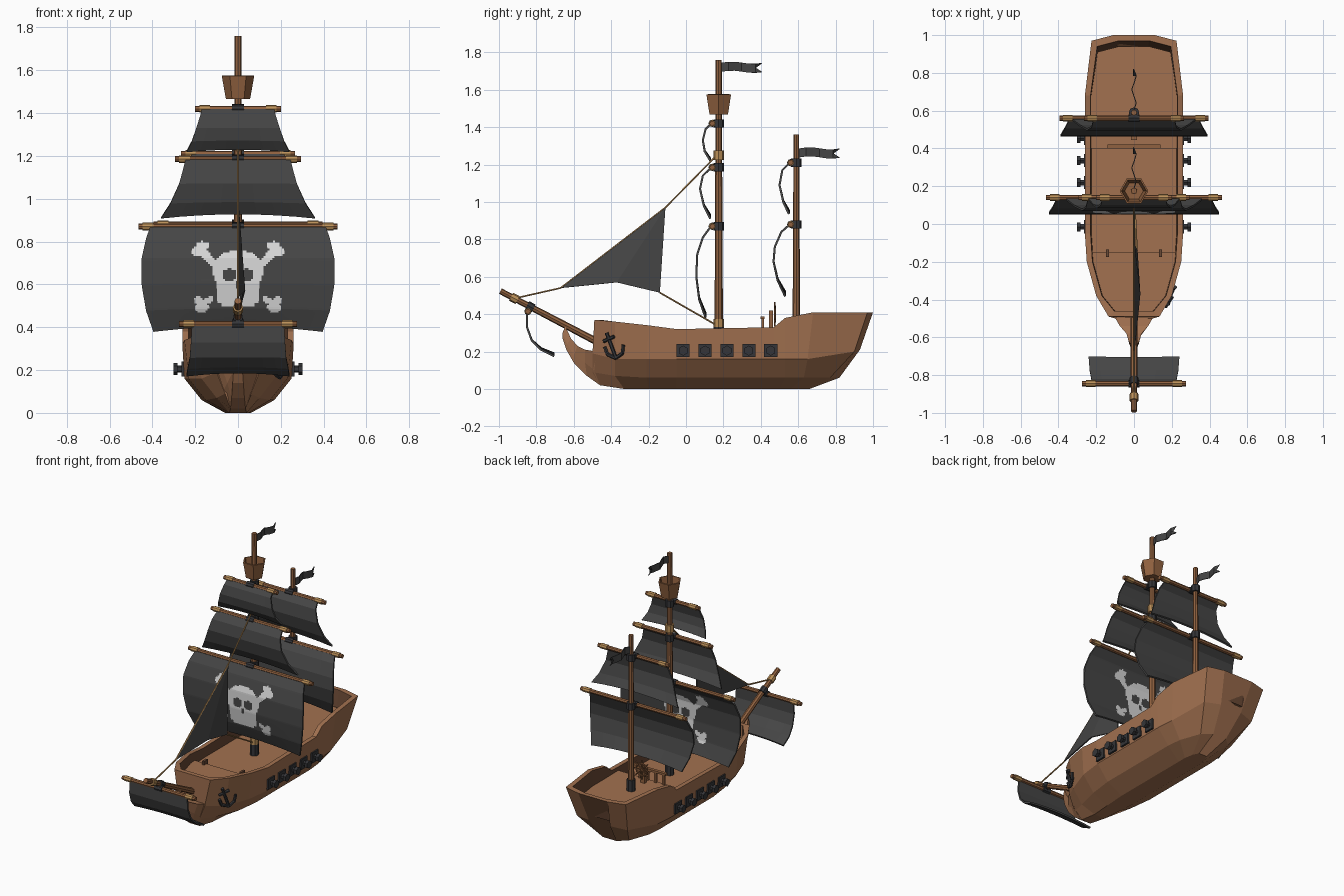
import bpy, bmesh
from math import sin, cos, pi, hypot
from mathutils import Vector

if "Cube" in bpy.data.objects:
    bpy.data.objects.remove(bpy.data.objects["Cube"])


def material(name, r, g, b):
    m = bpy.data.materials.new(name)
    m.use_nodes = True
    m.diffuse_color = (r, g, b, 1)
    m.node_tree.nodes["Principled BSDF"].inputs["Base Color"].default_value = (r, g, b, 1)
    return m


HULL = material("hull wood", .36, .165, .08)
DARK = material("dark wood", .14, .065, .035)
MAST = material("mast wood", .28, .12, .05)
GOLD = material("pale rope and bands", .5, .28, .1)
SAIL = material("black canvas", .06, .06, .06)
BONE = material("bone white", .68, .68, .68)
IRON = material("iron", .035, .036, .04)


def build(name, verts, faces, mats, rule=None, thick=0):
    """Mesh object; rule(face) picks the material slot, thick adds a shell."""
    bm = bmesh.new()
    vs = [bm.verts.new(v) for v in verts]
    for f in faces:
        bm.faces.new([vs[i] for i in f])
    bmesh.ops.recalc_face_normals(bm, faces=bm.faces)
    if rule:
        for f in bm.faces:
            f.material_index = rule(f)
    me = bpy.data.meshes.new(name)
    bm.to_mesh(me)
    bm.free()
    ob = bpy.data.objects.new(name, me)
    bpy.context.collection.objects.link(ob)
    for m in mats:
        me.materials.append(m)
    if thick:
        mod = ob.modifiers.new("thickness", "SOLIDIFY")
        mod.thickness, mod.offset = thick, 0
    return ob


def rod(name, p, q, r, mat, r2=None, sides=8, thick=0):
    """Prism from p to q; with thick it is an open-topped bucket."""
    p, q = Vector(p), Vector(q)
    rot = Vector((0, 0, 1)).rotation_difference(q - p)
    verts = []
    for c, rad in ((p, r), (q, r if r2 is None else r2)):
        for i in range(sides):
            a = 2 * pi * i / sides
            verts.append(c + rot @ Vector((rad * cos(a), rad * sin(a), 0)))
    faces = [(i, (i + 1) % sides, sides + (i + 1) % sides, sides + i) for i in range(sides)]
    faces.append(range(sides))
    if not thick:
        faces.append(range(sides, 2 * sides))
    return build(name, verts, faces, [mat], thick=thick)


def box(name, centre, size, mat):
    bpy.ops.mesh.primitive_cube_add(size=1, location=centre)
    ob = bpy.context.object
    ob.name, ob.scale = name, size
    ob.data.materials.append(mat)


def grid_faces(rows, cols):
    return [(r * cols + c, r * cols + c + 1, (r + 1) * cols + c + 1, (r + 1) * cols + c)
            for r in range(rows - 1) for c in range(cols - 1)]


def lerp(table, t):
    """Interpolate rows of a table keyed by its first column, ascending."""
    for a, b in zip(table, table[1:]):
        if t <= b[0]:
            k = (t - a[0]) / (b[0] - a[0])
            return [u + (v - u) * k for u, v in zip(a[1:], b[1:])]
    return list(table[-1][1:])


def mirror(half):
    return half[::-1] + [(-x, y, z) for x, y, z in half]


# Hull ribs, bow to stern: keel, bilge, chine, rim
ribs = [
    [(.035, -.46, .02), (.06, -.5, .09), (.1, -.5, .19), (.135, -.49, .37)],
    [(.04, -.33, 0), (.1, -.38, .07), (.17, -.38, .16), (.2, -.38, .36)],
    [(.05, -.2, 0), (.15, -.21, .06), (.23, -.21, .16), (.25, -.2, .34)],
    [(.06, -.05, 0), (.17, -.05, .06), (.25, -.05, .16), (.26, -.05, .32)],
    [(.06, .45, 0), (.17, .47, .06), (.25, .47, .16), (.26, .47, .33)],
    [(.06, .5, 0), (.17, .53, .06), (.25, .53, .16), (.26, .53, .38)],
    [(.06, .56, 0), (.16, .63, .06), (.24, .65, .16), (.26, .68, .41)],
    [(.05, .62, 0), (.11, .77, .06), (.19, .9, .2), (.225, .97, .41)],
    [(.03, .66, 0), (.05, .82, .06), (.08, .93, .21), (.11, 1, .41)]]
verts, inner = [], []
for rib in ribs:
    x, y, z = rib[-1]
    iy = y - .06 if y > .9 else y + .03 if y < -.45 else y
    inner.append((iy, x - .03))
    verts += mirror(rib + [(x - .03, iy if y < .9 else y - .03, z), (x - .035, iy, .25)])
n, last = 12, 12 * (len(ribs) - 1)
faces = grid_faces(len(ribs), n)
for o in (0, last):
    faces += [[o + i for i in range(2, 10)], [o + 1, o + 2, o + 9, o + 10], [o, o + 1, o + 10, o + 11]]
inside = {0, n - 2}
hull = build("hull", verts, faces, [HULL, DARK])
for i, p in enumerate(hull.data.polygons):
    p.material_index = int(i < 8 * (n - 1) and i % (n - 1) in inside or i == len(faces) - 1)


# Decks fitted inside the bulwarks
def deck(name, y0, y1, z):
    ys = [y0] + [y for y, w in inner if y0 < y < y1] + [y1]
    edge = [(lerp(inner, y)[0], y) for y in ys]
    ring = edge + [(-x, y) for x, y in edge[::-1]]
    m = len(ring)
    vs = [(x, y, h) for h in (z - .05, z) for x, y in ring]
    build(name, vs, [range(m), range(m, 2 * m)] +
          [(i, (i + 1) % m, m + (i + 1) % m, m + i) for i in range(m)], [HULL])


deck("fore_deck", -.46, -.15, .28)
deck("main_deck", -.15, .4, .255)
deck("quarter_deck", .4, .94, .305)

# Prow curving up ahead of the bow
prow = [
    [(.035, -.46, .02), (.07, -.49, .1), (.11, -.48, .2)],
    [(.03, -.53, .07), (.05, -.54, .14), (.075, -.54, .21)],
    [(.025, -.6, .14), (.03, -.6, .18), (.04, -.58, .23)],
    [(.02, -.64, .21), (.025, -.635, .24), (.03, -.615, .27)],
    [(.015, -.66, .27), (.015, -.66, .3), (.015, -.645, .335)]]
build("prow", [v for r in prow for v in mirror(r)],
      grid_faces(5, 6) + [range(6), range(24, 30)] +
      [(6 * i, 6 * i + 5, 6 * i + 11, 6 * i + 6) for i in range(4)], [HULL])

# Cannons and gun ports
for s, side in ((1, "left"), (-1, "right")):
    for i in range(5):
        y, z = -.015 + .117 * i, .205
        box(f"{side}_gun_port", (s * .256, y, z), (.016, .07, .07), IRON)
        rod(f"{side}_cannon", (s * .25, y, z), (s * .285, y, z), .017, IRON, sides=6)
        rod(f"{side}_muzzle", (s * .282, y, z), (s * .302, y, z), .027, IRON, sides=6)
    box(f"{side}_deck_ladder", (s * .14, -.155, .28), (.015, .04, .05), DARK)


# Anchor on the left bow
def on_bow(y, z):
    return (.2 + (y + .38) * (.62 if y < -.38 else .39) + .12 * (z - .23), y, z)


anchor = [(-.425, .3), (-.375, .165)], [(-.44, .255), (-.385, .28)], [(-.375, .165), (-.42, .185)], \
    [(-.42, .185), (-.435, .225)], [(-.375, .165), (-.34, .19)], [(-.34, .19), (-.335, .235)]
for a, b in anchor:
    rod("anchor_bar", on_bow(*a), on_bow(*b), .01, IRON, sides=6)

# Masts with their collars, and the lookout bucket
MY, ZY = .175, .59
rod("main_mast", (0, MY, .2), (0, MY, 1.76), .023, MAST, .016)
rod("rear_mast", (0, ZY, .2), (0, ZY, 1.36), .021, MAST, .015)
for y, z, mat in ((MY, .25, IRON), (MY, .325, GOLD), (MY, 1.225, GOLD), (ZY, .3, IRON)):
    rod("mast_collar", (0, y, z), (0, y, z + .05 + .03 * (mat == IRON)), .028, mat)
rod("lookout", (0, MY, 1.47), (0, MY, 1.575), .053, MAST, .071, sides=6, thick=.01)


# Yards with end bands
def yard(name, y, z, half, mast_y=None):
    rod(name, (-half, y, z), (half, y, z), .014, MAST)
    rod(name + "_clamp", (-.028, y, z), (.028, y, z), .02, IRON)
    for s in (-1, 1):
        rod(name + "_band", (s * (half - .07), y, z), (s * (half - .02), y, z), .018, GOLD)
    if mast_y:
        rod(name + "_collar", (0, mast_y, z - .022), (0, mast_y, z + .022), .028, IRON)


for z, half in ((.87, .465), (1.185, .295), (1.42, .2)):
    yard("main_yard", .14, z, half, MY)
for z, half in ((.88, .395), (1.21, .265)):
    yard("rear_yard", .56, z, half, ZY)
yard("bow_yard", -.845, .415, .275)


# Skull and crossed bones, as a rule on position
def emblem(f):
    c = f.calc_center_median()
    x, z = abs(c.x), c.z

    def disc(cx, cz, rx, rz):
        return hypot((x - cx) / rx, (z - cz) / rz) < 1

    def bone(ax, az, bx, bz, r):
        t = ((x - ax) * (bx - ax) + (z - az) * (bz - az)) / ((bx - ax) ** 2 + (bz - az) ** 2)
        t = min(1, max(0, t))
        return hypot(x - ax - t * (bx - ax), z - az - t * (bz - az)) < r
    if disc(.04, .645, .033, .03) or disc(0, .598, .014, .016):
        return 0
    return int(disc(0, .66, .118, .1) or (x < .095 and .51 < z < .62) or (x < .08 and .495 < z < .62)
               or bone(.115, .7, .17, .755, .018) or disc(.195, .75, .024, .022) or disc(.165, .778, .03, .02)
               or bone(.13, .53, .165, .515, .015) or disc(.185, .525, .022, .018)
               or disc(.17, .495, .032, .023))


def sail(name, profile, arch, rows=0, cols=9, rule=None):
    """Profile rows run from the foot up: z, y, half width."""
    foot, head = profile[0][0], profile[-1][0]
    zs = [foot + (head - foot) * i / rows for i in range(rows + 1)] if rows else [p[0] for p in profile]
    vs = []
    for z in zs:
        y, w = lerp(profile, z)
        drop = (head - z) / (head - foot)
        for c in range(cols):
            u = 2 * c / (cols - 1) - 1
            vs.append((u * w, y, z + arch * (1 - u * u) * drop ** 4))
    build(name, vs, grid_faces(len(zs), cols), [SAIL, BONE], rule, .011)


sail("main_lower_sail", [(.38, .105, .395), (.48, .07, .43), (.6, .055, .45), (.72, .06, .45),
                         (.81, .09, .43), (.865, .13, .41)], .025, 54, 91, emblem)
sail("main_middle_sail", [(.91, .13, .36), (.98, .095, .315), (1.07, .075, .275), (1.14, .09, .255),
                          (1.18, .13, .245)], .02)
sail("main_top_sail", [(1.22, .13, .24), (1.27, .1, .215), (1.33, .09, .195), (1.39, .105, .175),
                       (1.415, .13, .17)], .012)
sail("rear_lower_sail", [(.495, .53, .34), (.58, .49, .37), (.68, .468, .39), (.76, .475, .385),
                         (.84, .51, .365), (.875, .55, .345)], .025)
sail("rear_upper_sail", [(.935, .55, .325), (1, .52, .285), (1.09, .5, .25), (1.17, .515, .225),
                         (1.205, .55, .215)], .02)
sail("bow_sail", [(.175, -.705, .24), (.21, -.775, .235), (.26, -.825, .225), (.33, -.85, .22),
                  (.41, -.85, .215)], .015)

# Bowsprit
tip, heel = Vector((0, -.992, .523)), Vector((0, -.42, .223))
rod("bowsprit", tip, heel, .016, MAST, .02)
for k, mat in ((.1, GOLD), (.25, IRON)):
    rod("bowsprit_band", tip.lerp(heel, k), tip.lerp(heel, k + .06), .024, mat)

# Triangular staysail and its ropes
peak, tack, clew = (0, -.11, .97), (0, -.67, .54), (.015, -.14, .515)
build("staysail", [peak, tack, (.03, -.37, .57), clew], [(0, 1, 2), (0, 2, 3)], [SAIL], thick=.008)
for a, b in ((tip.lerp(heel, .13), tack), (tack, peak), (peak, (0, .16, 1.245)), (clew, (0, .165, .34))):
    rod("stay_rope", a, b, .005, GOLD, sides=6)

# Swallow-tailed flags
for name, y, z in (("main_flag", MY + .015, 1.72), ("rear_flag", ZY + .015, 1.262)):
    vs = []
    for i in range(7):
        for j in (-1, 0, 1):
            tail = .035 if i == 6 and j == 0 else 0
            vs.append((.012 * sin(i * 1.6), y + .036 * i - tail, z + j * .024 + .006 * sin(i)))
    build(name, vs, grid_faces(7, 3), [SAIL], thick=.005)

# Quarterdeck railing
box("railing_bar", (0, .41, .38), (.28, .022, .014), MAST)
for i in range(5):
    box("railing_post", (-.12 + .06 * i, .41, .34), (.014, .014, .08), MAST)

# Steering wheel
box("wheel_stand", (0, .455, .36), (.03, .02, .12), MAST)
bpy.ops.mesh.primitive_torus_add(major_radius=.042, minor_radius=.006, major_segments=12, minor_segments=6,
                                 location=(0, .475, .4), rotation=(pi / 2, 0, 0))
wheel = bpy.context.object
wheel.name = "wheel_rim"
wheel.data.materials.append(MAST)
for i in range(4):
    a = pi * i / 4
    d = Vector((.065 * sin(a), 0, .065 * cos(a)))
    c = Vector((0, .475, .4))
    rod("wheel_spoke", c - d, c + d, .004, MAST, sides=6)
